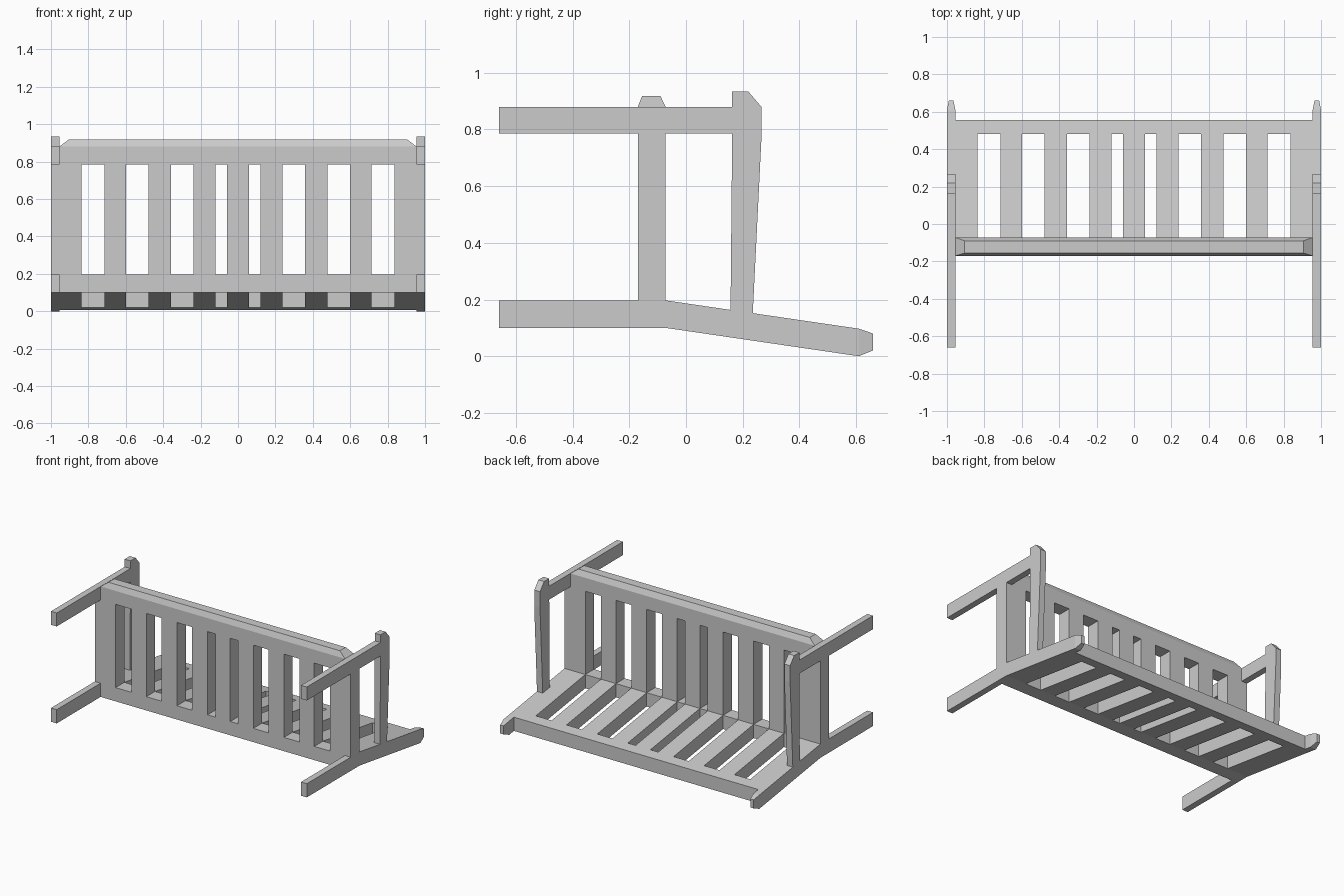
import bpy, bmesh

if "Cube" in bpy.data.objects:
    bpy.data.objects.remove(bpy.data.objects["Cube"])


def loft(name, a, b, mirror=False):
    """Closed solid between two matching rings of points."""
    bm = bmesh.new()
    va = [bm.verts.new(p) for p in a]
    vb = [bm.verts.new(p) for p in b]
    n = len(va)
    bm.faces.new(va)
    bm.faces.new(vb[::-1])
    for i in range(n):
        j = (i + 1) % n
        bm.faces.new((va[j], va[i], vb[i], vb[j]))
    bmesh.ops.recalc_face_normals(bm, faces=bm.faces)
    me = bpy.data.meshes.new(name)
    bm.to_mesh(me)
    bm.free()
    ob = bpy.data.objects.new(name, me)
    bpy.context.collection.objects.link(ob)
    if mirror:
        ob.modifiers.new("mirror", 'MIRROR')
    return ob


def prism(name, profile, x0, x1, mirror=False):
    """Side (y, z) profile extruded along x."""
    return loft(name, [(x0, y, z) for y, z in profile],
                [(x1, y, z) for y, z in profile], mirror)


def rect(y0, y1, z0, z1):
    return [(y0, z0), (y1, z0), (y1, z1), (y0, z1)]


BEND, TIP = -0.072, 0.61
IN, OUT = 0.955, 1.0


def slope(y):
    """Underside height of the reclined backrest."""
    return 0.1 * (1 - (y - BEND) / (TIP - BEND))


def reclined(y0, y1, t=0.097):
    return [(y0, slope(y0)), (y1, slope(y1)),
            (y1, slope(y1) + t), (y0, slope(y0) + t)]


# side frames: legs, backrest posts with tapered tips, arm supports
prism("back_leg", rect(-0.66, -0.17, 0.1, 0.197), IN, OUT, True)
prism("front_leg", rect(-0.66, -0.17, 0.785, 0.88), IN, OUT, True)
prism("arm_rail", rect(BEND, 0.17, 0.785, 0.88), IN, OUT, True)
prism("backrest_post", reclined(BEND, TIP), IN, OUT, True)
loft("post_tip",
     [(IN, TIP, 0), (OUT, TIP, 0), (OUT, TIP, 0.097), (IN, TIP, 0.097)],
     [(0.965, 0.66, 0.02), (0.99, 0.66, 0.02),
      (0.99, 0.66, 0.08), (0.965, 0.66, 0.08)], True)
prism("armrest", [(0.157, 0.15), (0.163, 0.785), (0.163, 0.934), (0.22, 0.934),
                  (0.266, 0.88), (0.266, 0.765), (0.235, 0.14)], IN, OUT, True)

# seat and backrest rails
prism("seat_rear_rail", rect(-0.17, BEND, 0.1, 0.197), -OUT, OUT)
prism("seat_front_rail", rect(-0.17, BEND, 0.785, 0.88), -OUT, OUT)
prism("backrest_top_rail", reclined(0.48, 0.557), -IN, IN)

# bevelled lip along the seat front
loft("seat_lip",
     [(-IN, -0.17, 0.88), (IN, -0.17, 0.88), (IN, BEND, 0.88), (-IN, BEND, 0.88)],
     [(-0.905, -0.155, 0.918), (0.905, -0.155, 0.918),
      (0.905, -0.09, 0.918), (-0.905, -0.09, 0.918)])

# slats shared by seat and backrest
for x0, x1 in [(0.119, 0.239), (0.358, 0.478), (0.598, 0.715), (0.838, OUT)]:
    prism("seat_slat", rect(-0.17, BEND, 0.197, 0.785), x0, x1, True)
    prism("backrest_slat", reclined(BEND, 0.48), x0, min(x1, IN), True)
prism("seat_middle_slat", rect(-0.17, BEND, 0.197, 0.785), -0.058, 0.058)
prism("backrest_middle_slat", reclined(BEND, 0.48), -0.058, 0.058)
